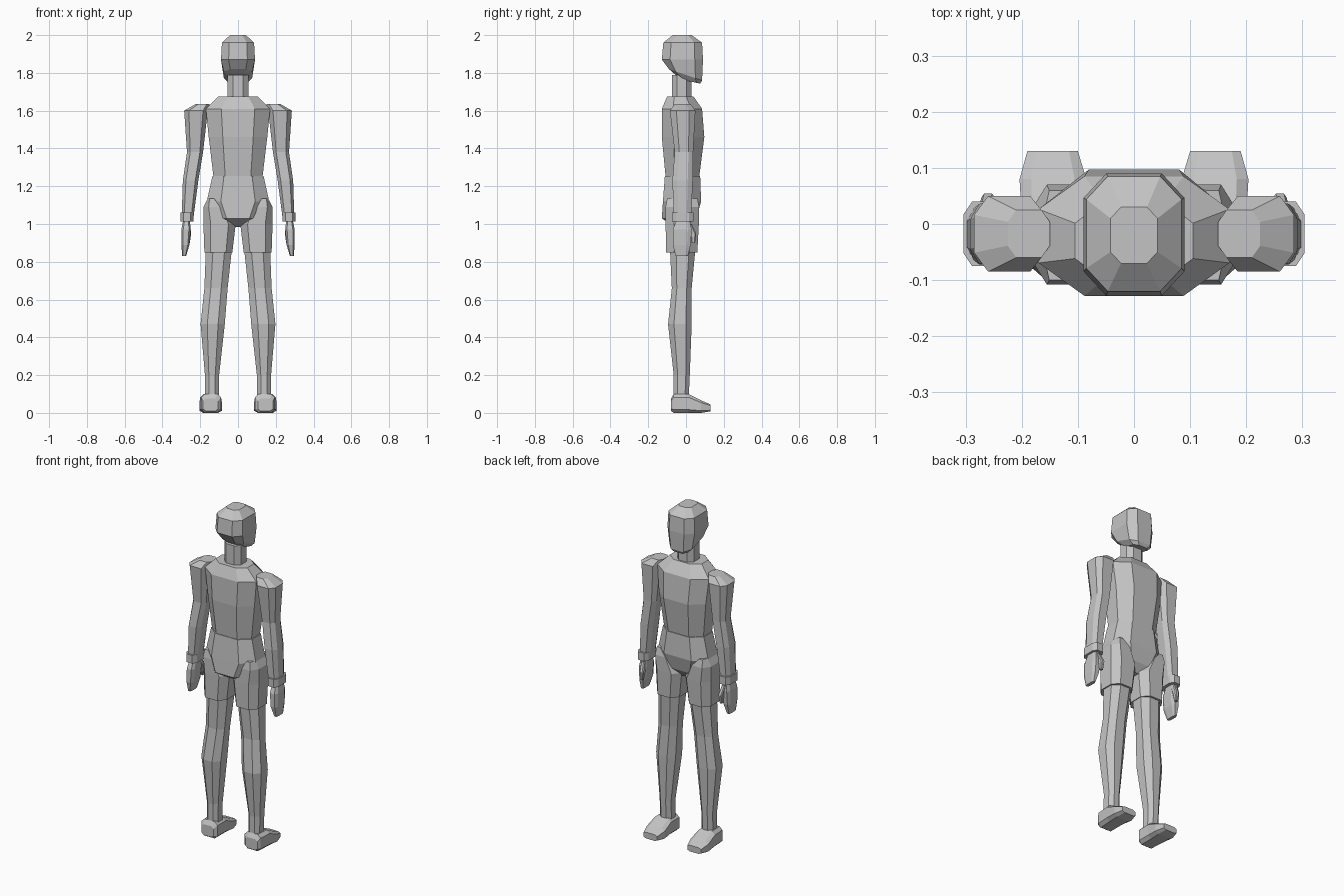
import bpy
import bmesh

cube = bpy.data.objects.get("Cube")
if cube:
    bpy.data.objects.remove(cube, do_unlink=True)

# One plain clay colour for the whole figure
clay = bpy.data.materials.new("light_grey_clay")
clay.use_nodes = True
colour = (.55, .55, .55, 1)
clay.diffuse_color = colour
clay.node_tree.nodes["Principled BSDF"].inputs["Base Color"].default_value = colour


def octagon(low_u, high_u, low_v, high_v, cut_u, cut_v):
    """Rectangle with its four corners cut; cuts are shares of the half size."""
    mid_u, mid_v = (low_u + high_u) / 2, (low_v + high_v) / 2
    half_u, half_v = (high_u - low_u) / 2, (high_v - low_v) / 2
    inner_u, inner_v = 1 - cut_u, 1 - cut_v
    corners = [(1, -inner_v), (1, inner_v), (inner_u, 1), (-inner_u, 1),
               (-1, inner_v), (-1, -inner_v), (-inner_u, -1), (inner_u, -1)]
    return [(mid_u + half_u * u, mid_v + half_v * v, v) for u, v in corners]


def loft(name, rings, cut=(.5, .5), side=1, along_y=False):
    """Skin octagonal rings: (station, low u, high u, low v, high v, optional tilt)."""
    bm = bmesh.new()
    loops = []
    for station, low_u, high_u, low_v, high_v, *tilt in rings:
        slope = tilt[0] if tilt else 0
        loop = []
        for u, v, share in octagon(low_u, high_u, low_v, high_v, *cut):
            level = station + slope * share
            point = (u * side, level, v) if along_y else (u * side, v, level)
            loop.append(bm.verts.new(point))
        loops.append(loop)
    for lower, upper in zip(loops, loops[1:]):
        for i in range(len(lower)):
            j = (i + 1) % len(lower)
            bm.faces.new((lower[i], lower[j], upper[j], upper[i]))
    bm.faces.new(loops[0])
    bm.faces.new(loops[-1])
    bmesh.ops.recalc_face_normals(bm, faces=bm.faces)
    mesh = bpy.data.meshes.new(name)
    bm.to_mesh(mesh)
    bm.free()
    mesh.materials.append(clay)
    part = bpy.data.objects.new(name, mesh)
    bpy.context.collection.objects.link(part)
    return part


def centred(rings):
    """Expand (z, half width, back, front, tilt) into full rings about x = 0."""
    return [(z, -half, half, *rest) for z, half, *rest in rings]


# Head, with the jaw tilted down toward the chin
loft("head", centred([
    (1.755, .05, -.03, .075, -.012),
    (1.79, .075, -.09, .085, -.03),
    (1.87, .09, -.128, .09),
    (1.96, .085, -.12, .085),
    (2, .042, -.07, .03),
]), (.45, .4))

# Neck
loft("neck", centred([(1.62, .055, -.075, .03), (1.79, .055, -.075, .03)]))

# Chest, from the waist to the sloping shoulders
loft("chest", centred([
    (1.25, .13, -.108, .07),
    (1.46, .155, -.128, .097),
    (1.61, .17, -.128, .085),
    (1.675, .105, -.1, .04),
]), (.48, .55))

# Pelvis, narrowing to the crotch
loft("pelvis", centred([
    (.985, .035, -.06, .02),
    (1.03, .11, -.128, .055),
    (1.12, .165, -.122, .08),
    (1.255, .135, -.112, .075),
]), (.45, .55))

# Limb parts, described on the left and mirrored for the right
limb_parts = {
    "shorts_leg": ([
        (.85, .03, .178, -.105, .06),
        (1, .012, .183, -.108, .068),
        (1.09, .06, .183, -.108, .07),
        (1.135, .12, .16, -.1, .06),
    ], (.45, .5)),
    "leg": ([
        (.09, .1, .175, -.065, .015),
        (.2, .1, .175, -.065, .02),
        (.47, .07, .198, -.095, .03),
        (.66, .055, .178, -.075, .03),
        (.87, .032, .17, -.085, .05),
    ], (.55, .5)),
    "arm": ([
        (1.04, .235, .298, -.065, .028),
        (1.23, .21, .292, -.072, .036),
        (1.38, .185, .27, -.06, .038),
        (1.6, .16, .285, -.085, .05),
        (1.635, .15, .225, -.06, .025),
    ], (.4, .5)),
    "cuff": ([
        (1.012, .235, .304, -.075, .04),
        (1.06, .235, .304, -.075, .04),
    ], (.45, .4)),
    "hand": ([
        (.83, .275, .295, -.055, .01),
        (.89, .257, .3, -.07, .025),
        (.97, .25, .3, -.07, .03),
        (1.02, .255, .29, -.05, .02),
    ], (.4, .4)),
    "thumb": ([
        (.9, .255, .27, .03, .048),
        (.95, .248, .272, .022, .054),
        (1, .255, .278, 0, .03),
    ], (.4, .4)),
}
# Shoe stations run from heel to toe
shoe = [
    (-.08, .105, .185, .01, .075),
    (-.065, .09, .195, 0, .1),
    (.012, .09, .2, 0, .1),
    (.08, .085, .204, 0, .066),
    (.13, .1, .19, .008, .045),
]
for label, side in (("left", 1), ("right", -1)):
    for part_name, (rings, cut) in limb_parts.items():
        loft(label + "_" + part_name, rings, cut, side)
    loft(label + "_shoe", shoe, (.35, .35), side, along_y=True)
